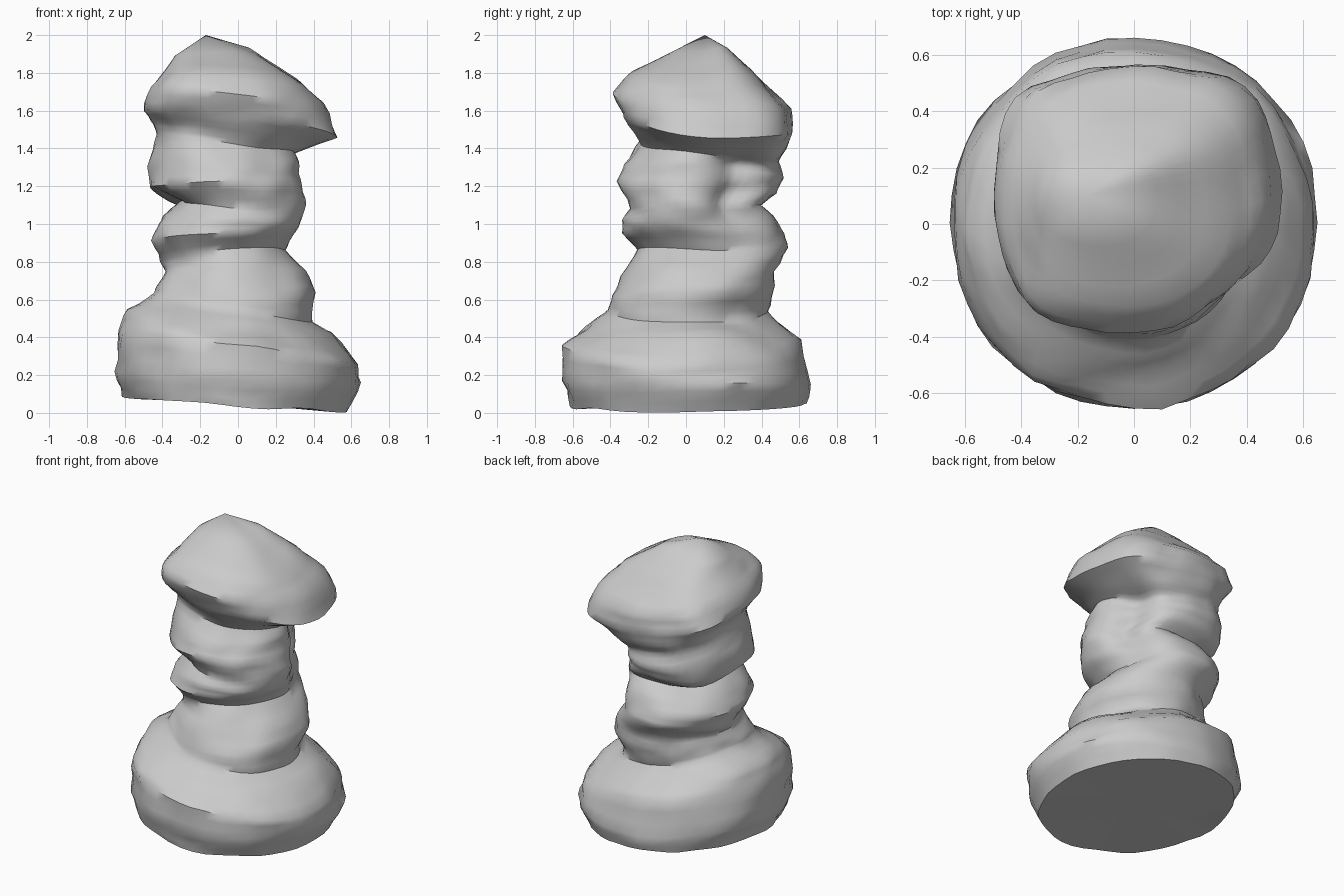
import bpy, bmesh
from math import cos, sin, tau, pi, exp, copysign
from mathutils import Vector, noise

if "Cube" in bpy.data.objects:
    bpy.data.objects.remove(bpy.data.objects["Cube"])

SEG = 44   # sides around the pillar
SUB = 3    # rings between two profile rows

# Each row is one tilted ring: left x,z  right x,z  front y,z  back y,z
BASE = [
    (-.60, .08, .58, .01, -.61, .035, .64, .05),
    (-.65, .22, .65, .16, -.65, .17, .66, .15),
    (-.635, .43, .64, .26, -.65, .36, .61, .38),
    (-.59, .55, .50, .42, -.53, .44, .50, .47)]
LOWER = [
    (-.44, .64, .39, .48, -.41, .54, .43, .54),
    (-.42, .69, .42, .64, -.39, .62, .46, .64),
    (-.39, .75, .36, .75, -.31, .77, .48, .75)]
MIDDLE = [
    (-.42, .81, .25, .86, -.26, .87, .54, .87),
    (-.465, .92, .30, .94, -.34, .95, .52, .95),
    (-.42, 1.0, .34, 1.01, -.33, 1.02, .46, 1.04),
    (-.34, 1.13, .365, 1.11, -.29, 1.08, .39, 1.10),
    (-.47, 1.20, .35, 1.20, -.36, 1.22, .48, 1.17),
    (-.46, 1.35, .33, 1.30, -.33, 1.31, .52, 1.25),
    (-.43, 1.48, .30, 1.37, -.25, 1.43, .50, 1.34)]
CAP = [
    (-.44, 1.53, .40, 1.41, -.27, 1.49, .53, 1.40),
    (-.50, 1.60, .53, 1.46, -.33, 1.57, .56, 1.49),
    (-.46, 1.72, .44, 1.63, -.39, 1.69, .55, 1.60),
    (-.38, 1.82, .34, 1.74, -.29, 1.80, .39, 1.77),
    (-.33, 1.89, .08, 1.91, -.08, 1.91, .24, 1.91)]
APEX = (-.17, .10, 2.0)

# Creases between stones (negative: bulges): angle, z, depth, angular width, height
DENTS = [(.55, 1.15, .14, .35, .17), (.45, 1.34, .10, .35, .08),
         (pi + .1, 1.12, .05, .4, .06), (2.3, .78, .06, .5, .08),
         (.5, .55, .04, .5, .06),
         (.8, 1.56, -.045, .35, .2), (3.95, 1.66, -.045, .35, .2),
         (2.35, 1.6, -.03, .35, .2), (5.5, 1.58, .03, .35, .2),
         (2.35, 1.22, -.03, .4, .12)]
# Rings raised or lowered locally: angle, z, rise, angular width, height
LIFTS = [(.75, 1.75, .05, .5, .18), (2.35, 1.15, -.05, .5, .12)]


def bell(a, z, a0, z0, wa, wz):
    d = (a - a0 + pi) % tau - pi
    return exp(-(d / wa) ** 2 - ((z - z0) / wz) ** 2)


def ring_point(row, a):
    xl, zl, xr, zr, yf, zf, yb, zb = row
    c, s = cos(a), sin(a)
    zc = (zl + zr + zf + zb) / 4
    z = (zc + (zr - zl) / 2 * c + (zb - zf) / 2 * s
         + (zl + zr - zf - zb) / 4 * cos(2 * a))
    z += sum(rise * bell(a, zc, a0, z0, wa, wz) for a0, z0, rise, wa, wz in LIFTS)
    power = 2 / (2.05 if zc < 1.4 else 2.3)   # the cap is a bit squarer
    k = 1 - sum(2 * dep * bell(a, z, a0, z0, wa, wz) for a0, z0, dep, wa, wz in DENTS)
    x = (xl + xr) / 2 + (xr - xl) / 2 * copysign(abs(c) ** power, c) * k
    y = (yf + yb) / 2 + (yb - yf) / 2 * copysign(abs(s) ** power, s) * k
    p = Vector((x, y, z))
    # rocky unevenness, stretched into horizontal strata
    n = noise.noise(Vector((x * 3, y * 3, z * 5.5)))
    m = noise.noise(Vector((x * 6 + 9, y * 6, z * 13)))
    fade = 1.0 if zc < 1.75 else .4
    r = (.012 * n + .018 * m) * fade
    p += Vector((c * r, s * r, .015 * n * fade))
    p.z = max(p.z, 0)
    return p


# Blend the rows into closely spaced rings
rows = BASE + LOWER + MIDDLE + CAP
fine = []
for r0, r1 in zip(rows, rows[1:]):
    for i in range(SUB):
        fine.append([u + (v - u) * i / SUB for u, v in zip(r0, r1)])
fine.append(rows[-1])

# Skin of the rock pillar
bm = bmesh.new()
rings = [[bm.verts.new(ring_point(r, tau * i / SEG)) for i in range(SEG)] for r in fine]
for lo, hi in zip(rings, rings[1:]):
    for i in range(SEG):
        j = (i + 1) % SEG
        bm.faces.new((lo[i], lo[j], hi[j], hi[i]))

# Pointed top and slightly uneven underside
top = bm.verts.new(APEX)
bottom = bm.verts.new((0, 0, .05))
for i in range(SEG):
    j = (i + 1) % SEG
    bm.faces.new((rings[-1][i], rings[-1][j], top))
    bm.faces.new((rings[0][j], rings[0][i], bottom))
bmesh.ops.recalc_face_normals(bm, faces=bm.faces)

mesh = bpy.data.meshes.new("rock_pillar")
bm.to_mesh(mesh)
bm.free()
pillar = bpy.data.objects.new("rock_pillar", mesh)
bpy.context.collection.objects.link(pillar)
bpy.context.view_layer.objects.active = pillar
pillar.select_set(True)
bpy.ops.object.shade_smooth_by_angle(angle=.9)
